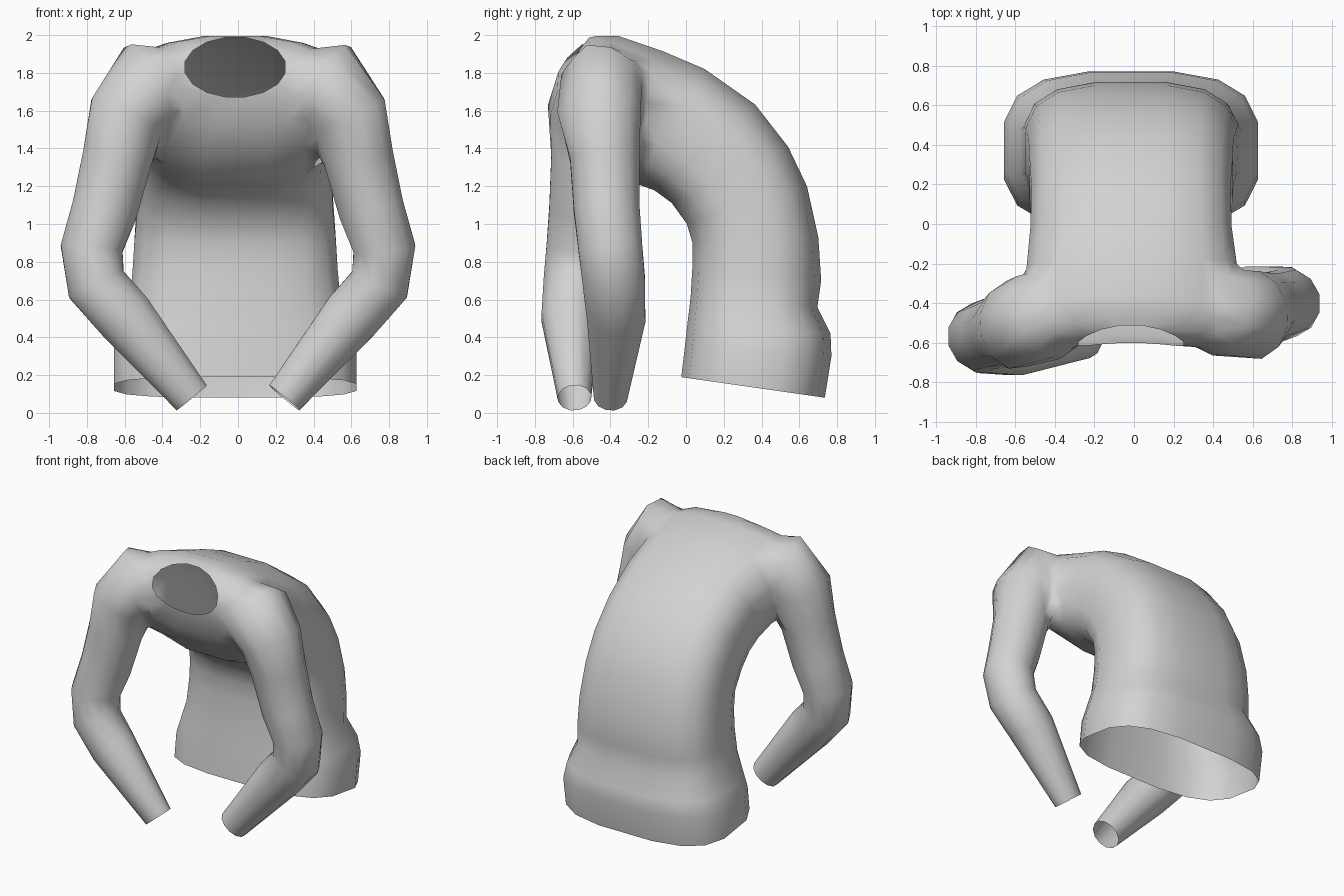
import bpy
import bmesh
from math import cos, sin, tau, copysign
from mathutils import Vector

cube = bpy.data.objects.get("Cube")
if cube:
    bpy.data.objects.remove(cube)

cloth = bpy.data.materials.new("plain_grey")
cloth.use_nodes = True
grey = (0.65, 0.65, 0.65, 1)
cloth.diffuse_color = grey
cloth.node_tree.nodes["Principled BSDF"].inputs["Base Color"].default_value = grey


def power(v, e):
    return copysign(abs(v) ** e, v)


def ring(center, u, v, sides, e=1.0):
    return [center + u * power(cos(tau * (i + 0.5) / sides), e)
            + v * power(sin(tau * (i + 0.5) / sides), e) for i in range(sides)]


def loft(name, rings):
    """Closed tube through the given rings."""
    bm = bmesh.new()
    loops = [[bm.verts.new(p) for p in r] for r in rings]
    for a, b in zip(loops, loops[1:]):
        for i in range(len(a)):
            j = (i + 1) % len(a)
            bm.faces.new((a[i], a[j], b[j], b[i]))
    bm.faces.new(loops[0])
    bm.faces.new(loops[-1])
    bmesh.ops.recalc_face_normals(bm, faces=bm.faces)
    mesh = bpy.data.meshes.new(name)
    bm.to_mesh(mesh)
    bm.free()
    mesh.materials.append(cloth)
    ob = bpy.data.objects.new(name, mesh)
    bpy.context.collection.objects.link(ob)
    return ob


# Torso: front y, front z, back y, back z, half width, squareness, forward bow
torso_sections = [
    (-.03, .19, .74, .08, .65, .66, 0), (-.01, .36, .775, .30, .65, .66, 0),
    (.00, .45, .77, .42, .62, .66, 0), (.02, .61, .70, .56, .565, .66, 0),
    (.03, .78, .72, .70, .55, .66, 0), (.03, .90, .705, .93, .54, .66, 0),
    (.00, 1.0, .645, 1.20, .525, .66, 0), (-.08, 1.11, .545, 1.41, .52, .66, 0),
    (-.17, 1.175, .37, 1.635, .51, .66, 0), (-.24, 1.20, .10, 1.825, .515, .66, 0),
    (-.34, 1.25, -.12, 1.92, .54, .7, .1), (-.45, 1.36, -.35, 2.0, .56, .75, .25),
    (-.56, 1.52, -.46, 2.0, .46, .8, .45), (-.60, 1.67, -.51, 1.99, .27, 1, .7),
]
torso_rings = []
for fy, fz, by, bz, w, e, bow in torso_sections:
    front, back = Vector((0, fy, fz)), Vector((0, by, bz))
    points = ring((front + back) / 2, Vector((w, 0, 0)), (back - front) / 2, 16, e)
    torso_rings.append([p + Vector((-.015, -bow * p.x ** 2, 0)) for p in points])
body = loft("hunched_shirt", torso_rings)

# Arms: x, z, radius across, radius in depth, from shoulder to wrist
arm_path = [
    (.22, 1.75, .15, .15), (.49, 1.725, .245, .25), (.59, 1.59, .205, .23),
    (.635, 1.35, .195, .19), (.705, 1.08, .18, .18), (.775, .87, .17, .175),
    (.75, .68, .165, .17), (.60, .51, .16, .16), (.245, .08, .107, .09),
]
arm_depth = {
    1: (-.36, -.46, -.46, -.43, -.42, -.40, -.38, -.37, -.40),
    -1: (-.36, -.49, -.51, -.53, -.55, -.57, -.59, -.61, -.59),
}


def make_arm(name, side):
    centers = [Vector((side * x, y, z))
               for (x, z, _, _), y in zip(arm_path, arm_depth[side])]
    rings = []
    for i, c in enumerate(centers):
        ahead = centers[min(i + 1, len(centers) - 1)]
        behind = centers[max(i - 1, 0)]
        if i == len(centers) - 2:
            behind = c
        axis = (ahead - behind).normalized()
        across = axis.cross(Vector((0, 1, 0))).normalized()
        depth = across.cross(axis).normalized()
        rings.append(ring(c, across * arm_path[i][2], depth * arm_path[i][3], 12))
    return loft(name, rings), centers[-1]


def middle(points):
    return sum(points, Vector()) / len(points)


openings = [middle(torso_rings[0]), middle(torso_rings[-1])]

# Join the sleeves to the torso
arms = []
for name, side in (("left_sleeve", 1), ("right_sleeve", -1)):
    arm, wrist = make_arm(name, side)
    openings.append(wrist)
    arms.append(arm)
    mod = body.modifiers.new(name, "BOOLEAN")
    mod.operation = "UNION"
    mod.solver = "EXACT"
    mod.object = arm
bpy.context.view_layer.update()
evaluated = body.evaluated_get(bpy.context.evaluated_depsgraph_get())
joined = bpy.data.meshes.new_from_object(evaluated)
body.modifiers.clear()
body.data = joined
for arm in arms:
    bpy.data.objects.remove(arm)

# Open the hem, neck and cuffs, then soften the shoulder seams
bm = bmesh.new()
bm.from_mesh(joined)
caps = [f for f in bm.faces if len(f.verts) > 8 and
        min((f.calc_center_median() - o).length for o in openings) < .05]
bmesh.ops.delete(bm, geom=caps, context="FACES")
bmesh.ops.remove_doubles(bm, verts=bm.verts, dist=.02)
bmesh.ops.triangulate(bm, faces=[f for f in bm.faces if len(f.verts) > 4])
seam = [v for v in bm.verts if .3 < abs(v.co.x) < .58
        and 1.25 < v.co.z < 1.93 and v.co.y < -.1 and not v.is_boundary]
for _ in range(2):
    bmesh.ops.smooth_vert(bm, verts=seam, factor=.3,
                          use_axis_x=True, use_axis_y=True, use_axis_z=True)
bmesh.ops.recalc_face_normals(bm, faces=bm.faces)
for f in bm.faces:
    f.smooth = True
    f.material_index = 0
bm.to_mesh(joined)
bm.free()
